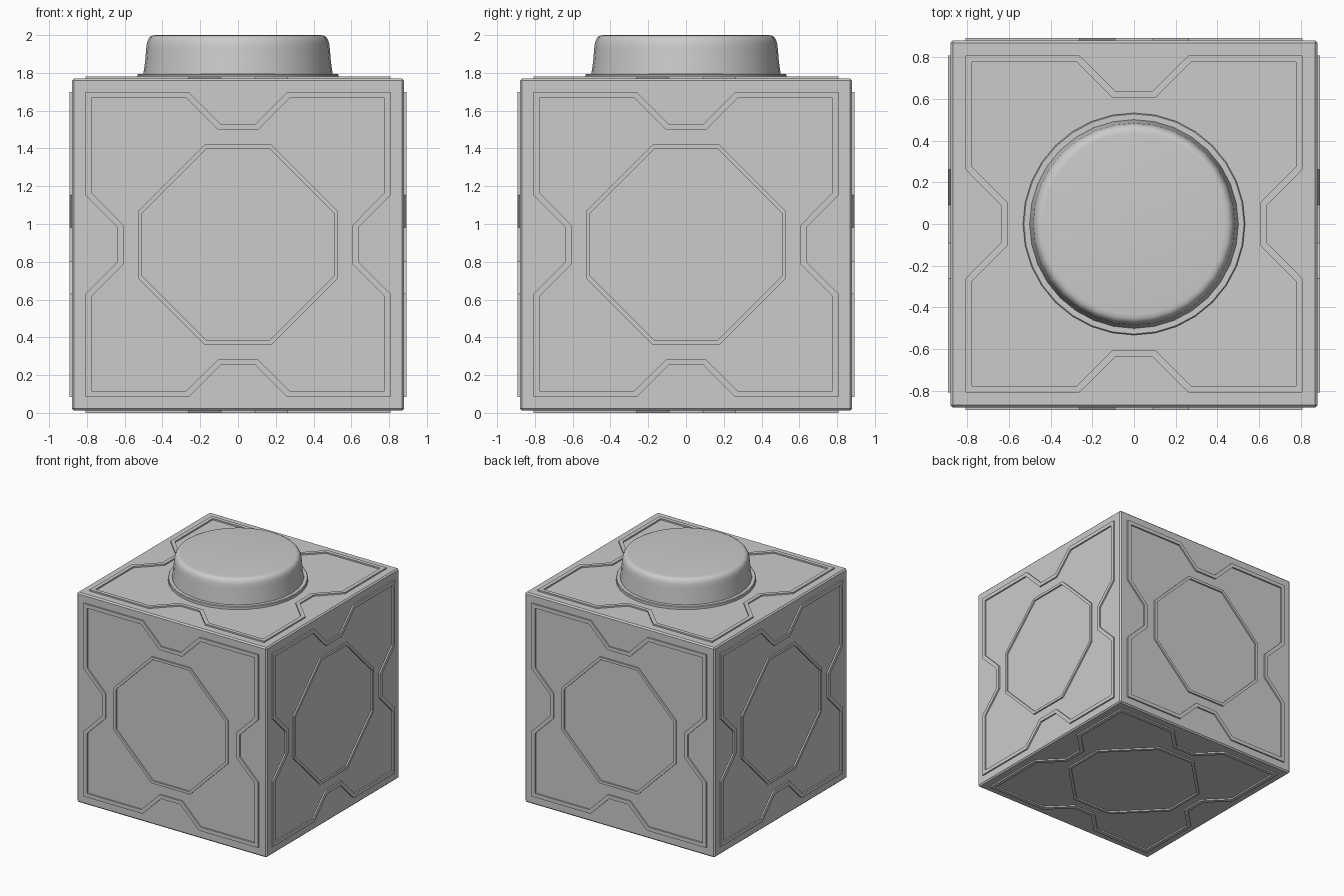
import bpy, bmesh
from math import pi, cos, sin
from mathutils import Matrix

if "Cube" in bpy.data.objects:
    bpy.data.objects.remove(bpy.data.objects["Cube"])

CZ = 0.891      # height of the cube's centre
BODY = 0.879    # half size of the cube
RIDGE = 0.891   # distance of ridge tops from the centre


def finish(bm, name, smooth=False):
    bmesh.ops.recalc_face_normals(bm, faces=bm.faces)
    me = bpy.data.meshes.new(name)
    bm.to_mesh(me)
    bm.free()
    ob = bpy.data.objects.new(name, me)
    bpy.context.collection.objects.link(ob)
    if smooth:
        bpy.context.view_layer.objects.active = ob
        ob.select_set(True)
        bpy.ops.object.shade_smooth_by_angle(angle=pi / 5)
        ob.select_set(False)
    return ob


def four_way(quarter):
    # repeat a quarter outline around the face, clockwise
    pts = []
    for k in range(4):
        for x, y in quarter:
            for _ in range(k):
                x, y = y, -x
            pts.append((x, y))
    return pts


def ridge(name, outer, inner, rot):
    # closed raised band between two outlines, sunk slightly into the body
    bm = bmesh.new()
    lo = BODY - 0.01
    rings = [[bm.verts.new((x, y, z)) for x, y in pts]
             for pts, z in ((outer, lo), (outer, RIDGE), (inner, RIDGE), (inner, lo))]
    n = len(outer)
    for a, b in zip(rings, rings[1:] + rings[:1]):
        for i in range(n):
            j = (i + 1) % n
            bm.faces.new((a[i], a[j], b[j], b[i]))
    bm.transform(Matrix.Translation((0, 0, CZ)) @ rot)
    return finish(bm, name)


def lathe(name, profile, sides):
    bm = bmesh.new()
    rings = [[bm.verts.new((r * cos(2 * pi * i / sides), r * sin(2 * pi * i / sides), z))
              for i in range(sides)] for r, z in profile]
    for a, b in zip(rings, rings[1:]):
        for i in range(sides):
            j = (i + 1) % sides
            bm.faces.new((a[i], a[j], b[j], b[i]))
    bm.faces.new(rings[0])
    bm.faces.new(rings[-1])
    return finish(bm, name, True)


# cube body with a narrow chamfer
bm = bmesh.new()
bmesh.ops.create_cube(bm, size=2 * BODY, matrix=Matrix.Translation((0, 0, CZ)))
bmesh.ops.bevel(bm, geom=bm.edges[:], offset=0.011, segments=1, affect='EDGES')
finish(bm, "cube_body")

# raised outlines: notched frame on all faces, octagon on all but the top
frame_out = four_way([(-0.808, 0.808), (-0.262, 0.808), (-0.09, 0.637), (0.09, 0.637), (0.262, 0.808)])
frame_in = four_way([(-0.776, 0.776), (-0.275, 0.776), (-0.103, 0.606), (0.103, 0.606), (0.275, 0.776)])
oct_out = four_way([(-0.178, 0.529), (0.178, 0.529)])
oct_in = four_way([(-0.167, 0.507), (0.167, 0.507)])

faces = {"top": Matrix.Identity(4), "bottom": Matrix.Rotation(pi, 4, 'X')}
for k, side in enumerate(("front", "right", "back", "left")):
    faces[side] = Matrix.Rotation(k * pi / 2, 4, 'Z') @ Matrix.Rotation(pi / 2, 4, 'X')
for side, rot in faces.items():
    ridge(side + "_frame_ridge", frame_out, frame_in, rot)
    if side != "top":
        ridge(side + "_octagon_ridge", oct_out, oct_in, rot)

# round button with its collar
lathe("button_collar", [(0.532, 1.76), (0.532, 1.79), (0.527, 1.795), (0.48, 1.795)], 32)
lathe("button", [(0.502, 1.77), (0.499, 1.81), (0.492, 1.86), (0.487, 1.92), (0.483, 1.955),
                 (0.477, 1.975), (0.467, 1.99), (0.453, 1.998), (0.435, 2.0)], 32)
